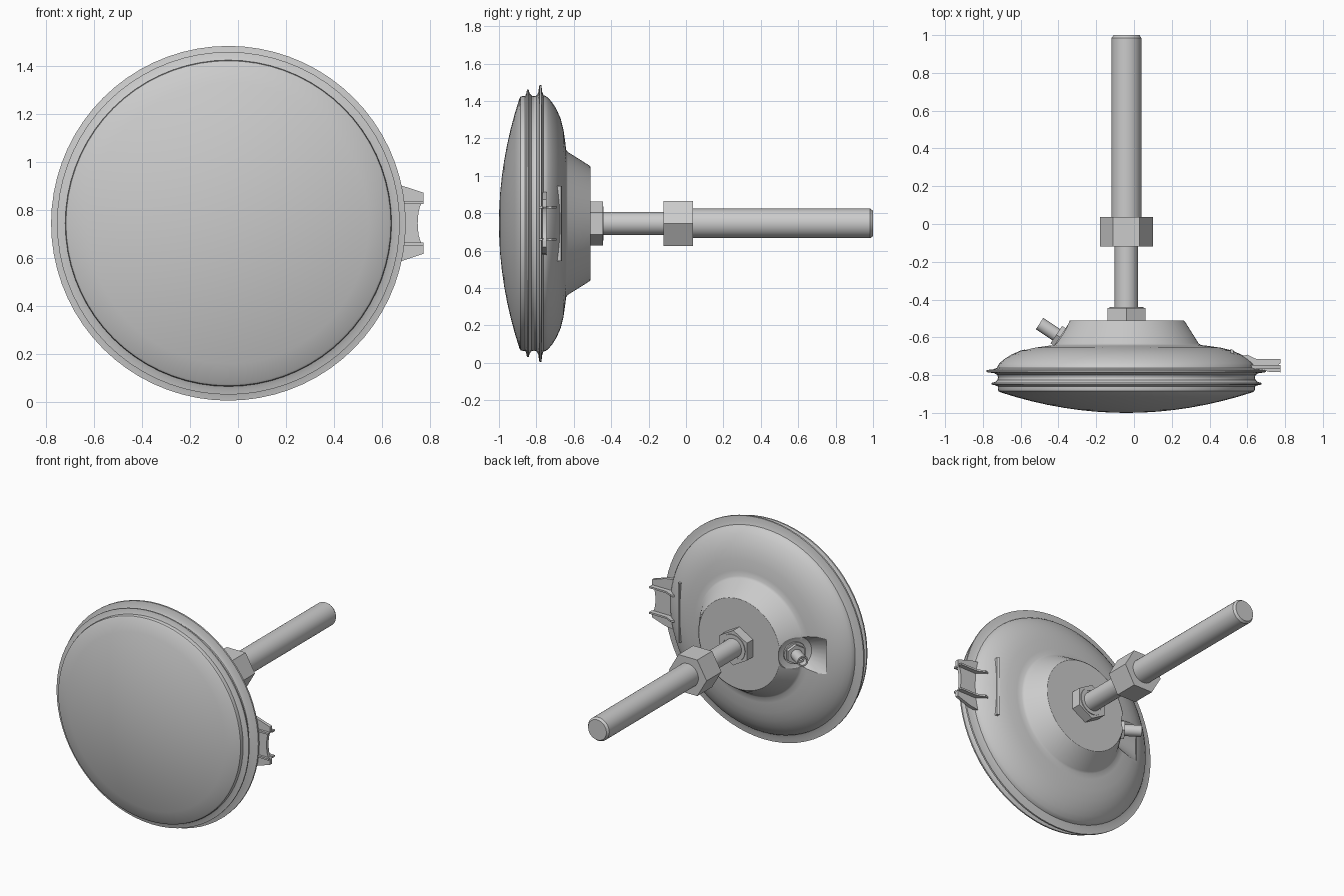
import bpy, bmesh, math
from math import cos, sin, pi
from mathutils import Matrix

if "Cube" in bpy.data.objects:
    bpy.data.objects.remove(bpy.data.objects["Cube"])

CX, CZ = -0.04, 0.745          # axis of the whole assembly (runs along y)


def finish(name, bm, loc, rot=0.0, angle=30):
    bmesh.ops.remove_doubles(bm, verts=bm.verts, dist=1e-5)
    bmesh.ops.recalc_face_normals(bm, faces=bm.faces)
    me = bpy.data.meshes.new(name)
    bm.to_mesh(me)
    bm.free()
    ob = bpy.data.objects.new(name, me)
    bpy.context.collection.objects.link(ob)
    ob.location = loc
    ob.rotation_euler.z = rot
    smooth(ob, angle)
    return ob


def smooth(ob, angle=30):
    bpy.ops.object.select_all(action='DESELECT')
    ob.select_set(True)
    bpy.context.view_layer.objects.active = ob
    bpy.ops.object.shade_smooth_by_angle(angle=math.radians(angle))


def lathe(name, profile, n=32, phase=0.0, loc=(CX, 0, CZ), rot=0.0, angle=30):
    """Revolve (radius, y) points about y; ends on the axis are closed."""
    bm = bmesh.new()
    rings = []
    for r, y in profile:
        if r < 1e-6:
            rings.append([bm.verts.new((0, y, 0))] * n)
        else:
            rings.append([bm.verts.new((r * cos(phase + 2 * pi * i / n), y,
                                        r * sin(phase + 2 * pi * i / n))) for i in range(n)])
    for a, b in zip(rings, rings[1:]):
        for i in range(n):
            j = (i + 1) % n
            quad = list(dict.fromkeys((a[i], a[j], b[j], b[i])))
            if len(quad) > 2:
                bm.faces.new(quad)
    return finish(name, bm, loc, rot, angle)


def prism(name, pts, depth, along, loc):
    """Extrude a 2D outline: along 'y' takes (x, z) points, along 'z' takes (x, y)."""
    bm = bmesh.new()
    if along == 'y':
        co, vec = [(a, 0, b) for a, b in pts], (0, depth, 0)
    else:
        co, vec = [(a, b, -depth / 2) for a, b in pts], (0, 0, depth)
    f = bm.faces.new([bm.verts.new(c) for c in co])
    ext = bmesh.ops.extrude_face_region(bm, geom=[f])
    bmesh.ops.translate(bm, vec=vec, verts=[v for v in ext['geom'] if isinstance(v, bmesh.types.BMVert)])
    return finish(name, bm, loc)


# Dish body: domed front, two rim flanges, rounded back and raised hub
dome = [(0.67 * i / 8, -1 + 0.11 * (i / 8) ** 2) for i in range(9)]
body_profile = dome + [
    (0.678, -0.884), (0.681, -0.874), (0.681, -0.86), (0.695, -0.854), (0.715, -0.850),
    (0.715, -0.841), (0.695, -0.836), (0.683, -0.825), (0.680, -0.812), (0.684, -0.799),
    (0.700, -0.790), (0.740, -0.784), (0.740, -0.773), (0.705, -0.769), (0.685, -0.762),
    (0.681, -0.75), (0.672, -0.737), (0.645, -0.714), (0.61, -0.692), (0.56, -0.670),
    (0.50, -0.655), (0.43, -0.645), (0.395, -0.641), (0.382, -0.632),
    (0.308, -0.514), (0.302, -0.51), (0, -0.51)]
body = lathe("dish_body", body_profile, n=72)

# Shallow seat pressed into the back for the cable connector
TILT = math.radians(56.5)
seat_loc = (-0.39, -0.60, CZ)
cutter = lathe("connector_seat_cutter", [(0, -0.008), (0.085, -0.008), (0.11, 0.0),
               (0.2, 0.12), (0, 0.12)], n=32, loc=seat_loc, rot=TILT)
cutter.hide_render = True
mod = body.modifiers.new("seat", 'BOOLEAN')
mod.operation, mod.object, mod.solver = 'DIFFERENCE', cutter, 'EXACT'
bpy.context.view_layer.objects.active = body
bpy.ops.object.modifier_apply(modifier="seat")
bpy.data.objects.remove(cutter)
smooth(body)

# Cable connector: washer, hex nut, hollow barrel with centre pin
lathe("connector_washer", [(0, -0.03), (0.072, -0.03), (0.072, 0.004), (0, 0.004)],
      loc=seat_loc, rot=TILT)
lathe("connector_nut", [(0, -0.01), (0.064, -0.01), (0.064, 0.026), (0, 0.026)], n=6,
      phase=pi / 6, loc=seat_loc, rot=TILT)
lathe("connector_barrel", [(0, 0.01), (0.036, 0.01), (0.036, 0.132), (0.026, 0.132),
      (0.026, 0.09), (0, 0.09)], n=24, loc=seat_loc, rot=TILT)
lathe("connector_pin", [(0, 0.08), (0.008, 0.08), (0.008, 0.122), (0, 0.122)], n=12,
      loc=seat_loc, rot=TILT)

# Mounting nuts, with round bore around the rod in the hub nut
lathe("hub_nut", [(0, -0.53), (0.117, -0.53), (0.117, -0.445), (0, -0.445)], n=6, phase=pi / 6)
lathe("hub_collar", [(0, -0.46), (0.09, -0.46), (0.09, -0.44), (0.072, -0.44),
                     (0.072, -0.4445), (0, -0.4445)])
lathe("lock_nut", [(0, -0.12), (0.14, -0.12), (0.14, 0.038), (0, 0.038)], n=6)

# Stepped mounting rod
lathe("thin_rod", [(0, -0.46), (0.062, -0.46), (0.062, -0.1), (0, -0.1)])
lathe("thick_rod", [(0, 0.02), (0.079, 0.02), (0.079, 0.985), (0.068, 1.0), (0, 1.0)])

# Side latch: tapered plate with a concave outer edge
arc = [(0.772 - 0.022 * cos(t), 0.085 * sin(t))
       for t in [pi / 2 * (-1 + i / 5) for i in range(11)]]
plate = [(0.60, -0.17), (0.675, -0.16), (0.775, -0.127), (0.775, -0.09)] + arc + \
        [(0.775, 0.09), (0.775, 0.127), (0.675, 0.16), (0.60, 0.17)]
prism("latch_plate", plate, 0.022, 'y', (0, -0.768, CZ))

# Two latch ribs running from the back shell to the outer edge
rib = [(0.57, -0.70), (0.60, -0.692), (0.64, -0.712), (0.66, -0.716), (0.775, -0.716),
       (0.775, -0.738), (0.765, -0.745), (0.765, -0.762), (0.775, -0.766), (0.775, -0.785),
       (0.71, -0.782), (0.66, -0.765), (0.57, -0.765)]
for side in (-1, 1):
    label = "upper" if side > 0 else "lower"
    prism(label + "_latch_rib", rib, 0.012, 'z', (0, 0, CZ + side * 0.086))

# Thin latch pad edge standing just proud of the back shell
prism("latch_pad", [(0.512, -0.72), (0.512, -0.662), (0.528, -0.668), (0.528, -0.72)],
      0.40, 'z', (0, 0, CZ))
